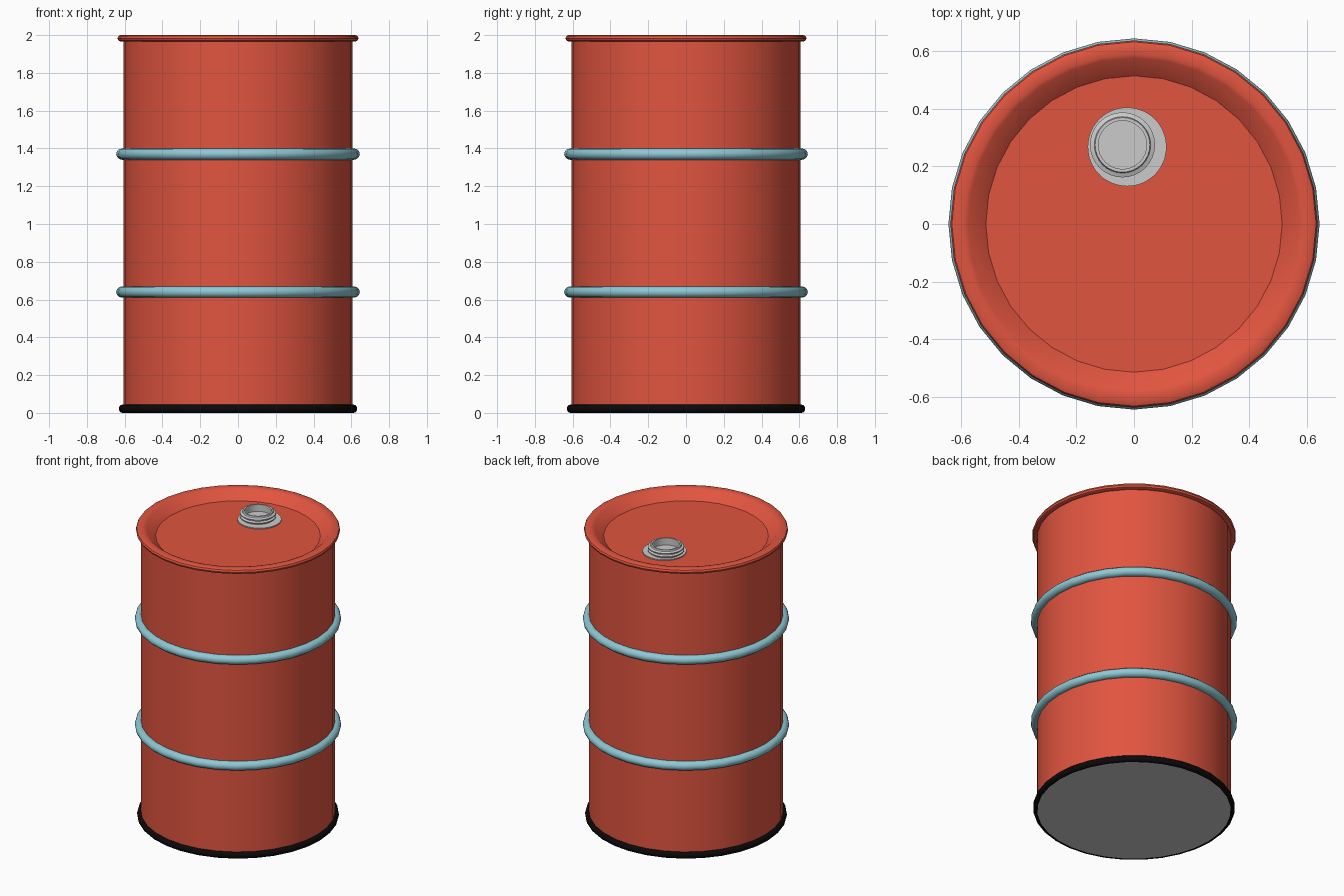
import bpy, bmesh, math

if "Cube" in bpy.data.objects:
    bpy.data.objects.remove(bpy.data.objects["Cube"])

SIDES = 32


def material(name, rgb):
    m = bpy.data.materials.new(name)
    m.diffuse_color = (*rgb, 1)
    m.use_nodes = True
    m.node_tree.nodes["Principled BSDF"].inputs["Base Color"].default_value = m.diffuse_color
    return m


def lathe(name, profile, mat=None, sides=SIDES, centre=(0, 0), closed=False):
    """Spin (radius, z) points round a vertical axis; radius 0 makes a pole."""
    bm = bmesh.new()
    rings = []
    for r, z in profile:
        if r == 0:
            rings.append([bm.verts.new((0, 0, z))] * sides)
        else:
            rings.append([bm.verts.new((r * math.cos(math.tau * i / sides),
                                        r * math.sin(math.tau * i / sides), z))
                          for i in range(sides)])
    pairs = list(zip(rings, rings[1:]))
    if closed:
        pairs.append((rings[-1], rings[0]))
    for a, b in pairs:
        for i in range(sides):
            j = (i + 1) % sides
            bm.faces.new(list(dict.fromkeys((a[i], a[j], b[j], b[i]))))
    bmesh.ops.recalc_face_normals(bm, faces=bm.faces)
    me = bpy.data.meshes.new(name)
    bm.to_mesh(me)
    bm.free()
    ob = bpy.data.objects.new(name, me)
    ob.location = (*centre, 0)
    bpy.context.collection.objects.link(ob)
    if mat:
        me.materials.append(mat)
    bpy.ops.object.select_all(action='DESELECT')
    ob.select_set(True)
    bpy.context.view_layer.objects.active = ob
    bpy.ops.object.shade_smooth_by_angle(angle=math.radians(35))
    return ob


def bead(radius, z, half_w, half_h, n=12):
    """Elliptical section for hoops."""
    return [(radius + half_w * math.cos(math.tau * k / n),
             z + half_h * math.sin(math.tau * k / n)) for k in range(n)]


red = material("red_paint", (0.75, 0.09, 0.05))
blue = material("blue_hoop", (0.27, 0.58, 0.66))
black = material("black_rubber", (0.003, 0.003, 0.003))

# drum body with rolled top rim and sunken lid
lathe("drum_body", [
    (0, 1.94), (0.515, 1.94), (0.577, 1.995), (0.59, 2.0), (0.622, 2.0),
    (0.633, 1.995), (0.638, 1.983), (0.633, 1.971), (0.622, 1.966),
    (0.607, 1.966), (0.607, 0.02)], red)

# two hoops round the body
for label, z in (("lower_hoop", 0.64), ("upper_hoop", 1.37)):
    lathe(label, bead(0.613, z, 0.032, 0.03), blue, closed=True)

# black foot ring and grey underside
lathe("foot_ring", bead(0.611, 0.022, 0.02, 0.022), black, closed=True)
lathe("underside", [(0, 0.002), (0.613, 0.002)])

# flat washer under the filler neck
lathe("filler_washer", [(0, 1.947), (0.137, 1.947), (0.137, 1.94)],
      centre=(-0.024, 0.268), sides=48)

# hollow threaded filler neck
lathe("filler_neck", [
    (0.1, 1.94), (0.1, 1.95), (0.113, 1.957), (0.113, 1.963), (0.1, 1.969),
    (0.1, 1.974), (0.113, 1.98), (0.113, 1.985), (0.098, 1.991),
    (0.095, 2.0), (0.084, 2.0), (0.084, 1.952), (0, 1.952)],
    centre=(-0.04, 0.275))
